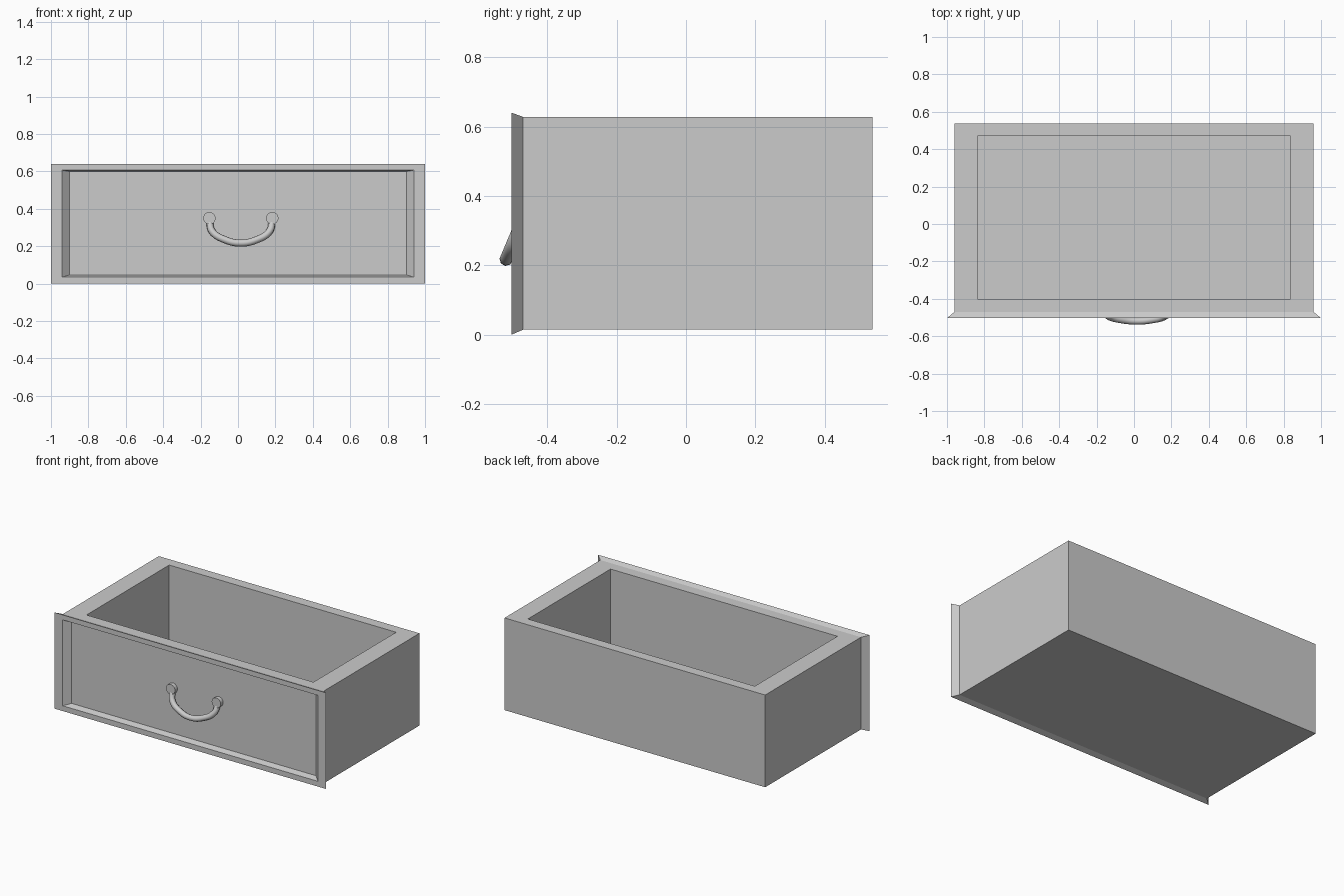
import bpy, bmesh, math
from mathutils import Vector

if "Cube" in bpy.data.objects:
    bpy.data.objects.remove(bpy.data.objects["Cube"])


def mesh_object(name, bm):
    bmesh.ops.recalc_face_normals(bm, faces=bm.faces)
    mesh = bpy.data.meshes.new(name)
    bm.to_mesh(mesh)
    bm.free()
    obj = bpy.data.objects.new(name, mesh)
    bpy.context.collection.objects.link(obj)
    return obj


# Drawer body: rectangles lofted from the recessed panel, over the flared frame, to the back
# each section: y, half width, bottom z, top z
sections = [
    (-0.465, 0.90, 0.047, 0.600),
    (-0.503, 0.94, 0.035, 0.607),
    (-0.503, 1.00, 0.000, 0.640),
    (-0.470, 0.96, 0.014, 0.628),
    (0.538, 0.96, 0.014, 0.628),
]
bm = bmesh.new()
rings = []
for y, w, lo, hi in sections:
    rings.append([bm.verts.new(p) for p in ((-w, y, lo), (w, y, lo), (w, y, hi), (-w, y, hi))])
bm.faces.new(rings[0])
bm.faces.new(rings[-1][::-1])
top = None
for a, b in zip(rings, rings[1:]):
    for i in range(4):
        j = (i + 1) % 4
        face = bm.faces.new((a[i], a[j], b[j], b[i]))
        if i == 2:
            top = face
bmesh.ops.recalc_face_normals(bm, faces=bm.faces)

# Open compartment: inset the top face, then sink it to the floor
for z in (0.628, 0.08):
    bmesh.ops.inset_individual(bm, faces=[top], thickness=0.01)
    for v in top.verts:
        v.co = Vector((math.copysign(0.836, v.co.x), 0.47 if v.co.y > 0 else -0.40, z))
mesh_object("drawer_body", bm)

# Handle mounts: two round studs on the front panel
HANDLE_X = 0.015
for side, label in ((-1, "left"), (1, "right")):
    bpy.ops.mesh.primitive_cylinder_add(
        vertices=24, radius=0.033, depth=0.03,
        location=(HANDLE_X + side * 0.168, -0.476, 0.35),
        rotation=(math.pi / 2, 0, 0))
    stud = bpy.context.object
    stud.name = "handle_mount_" + label
    bpy.ops.object.shade_smooth_by_angle()

# Handle bail: curved pull leaning outwards
half = [(0.168, 0.338), (0.153, 0.279), (0.083, 0.234)]
path = [(-x, z) for x, z in half] + [(0, 0.217)] + half[::-1]
curve = bpy.data.curves.new("handle_pull", 'CURVE')
curve.dimensions = '3D'
curve.bevel_depth = 0.019
curve.bevel_resolution = 2
curve.resolution_u = 6
curve.use_fill_caps = True
spline = curve.splines.new('BEZIER')
spline.bezier_points.add(len(path) - 1)
for pt, (x, z) in zip(spline.bezier_points, path):
    pt.co = (HANDLE_X + x, -0.519 + 0.42 * (z - 0.217), z)
    pt.handle_left_type = pt.handle_right_type = 'AUTO'
pull = bpy.data.objects.new("handle_pull", curve)
bpy.context.collection.objects.link(pull)
